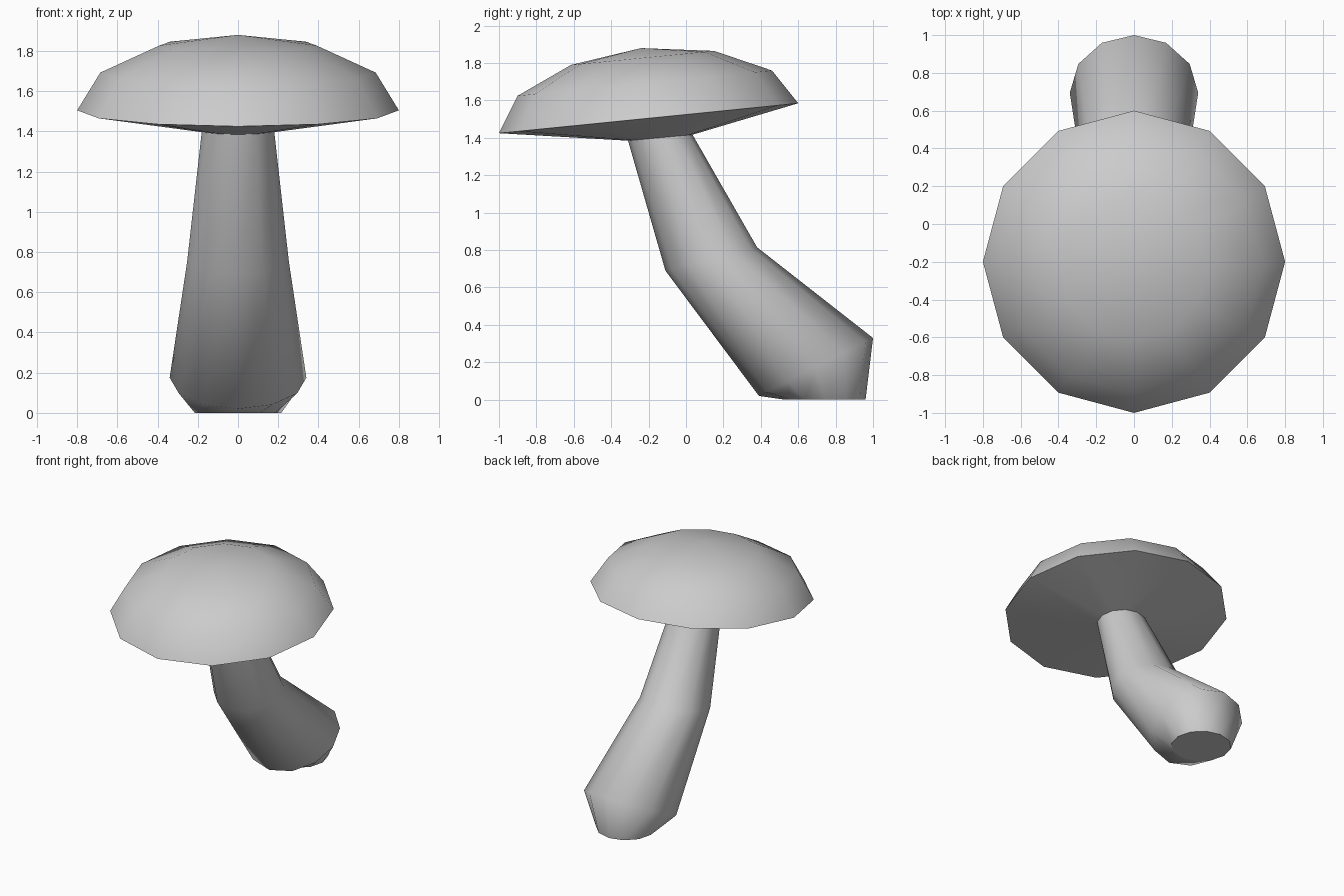
import bpy, bmesh
from math import sin, cos, pi

if "Cube" in bpy.data.objects:
    bpy.data.objects.remove(bpy.data.objects["Cube"])

SIDES = 12


def loft(name, rings, sharp=(), base=False, apex=None):
    """Skin tilted rings, listed bottom to top as (radius x, front (y, z), back (y, z))."""
    bm = bmesh.new()
    loops = []
    for rx, (y0, z0), (y1, z1) in rings:
        loop = []
        for i in range(SIDES):
            a = 2 * pi * i / SIDES
            s = (1 + sin(a)) / 2
            loop.append(bm.verts.new((rx * cos(a), y0 + (y1 - y0) * s, z0 + (z1 - z0) * s)))
        loops.append(loop)
    for lo, hi in zip(loops, loops[1:]):
        for i in range(SIDES):
            j = (i + 1) % SIDES
            bm.faces.new((lo[i], lo[j], hi[j], hi[i]))
    if base:
        bm.faces.new(loops[0][::-1])
    if apex:
        top = bm.verts.new(apex)
        for i in range(SIDES):
            bm.faces.new((loops[-1][i], loops[-1][(i + 1) % SIDES], top))
    for f in bm.faces:
        f.smooth = True
    for k in sharp:
        for i in range(SIDES):
            e = bm.edges.get((loops[k][i], loops[k][(i + 1) % SIDES]))
            e.smooth = False
    mesh = bpy.data.meshes.new(name)
    bm.to_mesh(mesh)
    bm.free()
    obj = bpy.data.objects.new(name, mesh)
    bpy.context.collection.objects.link(obj)
    return obj


# Ring where the stem meets the underside of the cap
neck = (0.18, (-0.31, 1.385), (0.035, 1.417))

# Bent stem with a flat foot
loft("stem", [
    (0.215, (0.53, 0.0), (0.96, 0.0)),
    (0.34, (0.39, 0.02), (1.0, 0.33)),
    (0.253, (-0.11, 0.69), (0.38, 0.815)),
    neck,
], sharp=[0], base=True)

# Tilted cap: underside, sharp rim and dome
loft("cap", [
    neck,
    (0.80, (-1.0, 1.425), (0.6, 1.585)),
    (0.685, (-0.90, 1.625), (0.46, 1.76)),
    (0.39, (-0.615, 1.79), (0.15, 1.865)),
], sharp=[1], apex=(0, -0.24, 1.88))
